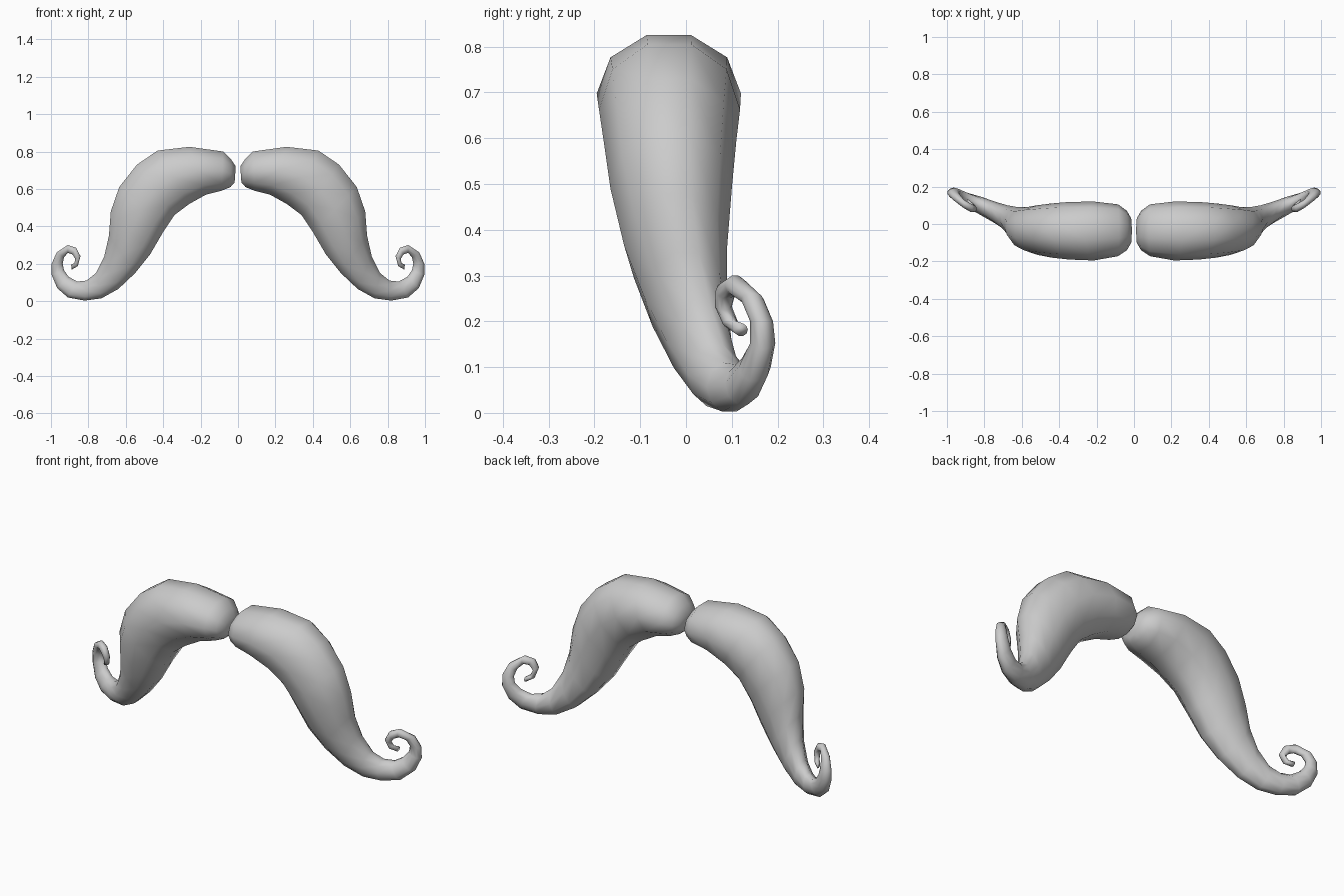
import bpy, bmesh, math
from mathutils import Vector

if "Cube" in bpy.data.objects:
    bpy.data.objects.remove(bpy.data.objects["Cube"])

# Cross-sections: outer edge x,z, inner edge x,z, front y, back y
SECTIONS = [
    (.012, .72, .018, .635, -.10, .03),
    (.035, .755, .04, .61, -.14, .07),
    (.08, .80, .09, .59, -.172, .105),
    (.26, .825, .17, .57, -.195, .12),
    (.43, .805, .26, .52, -.19, .118),
    (.54, .73, .34, .46, -.18, .11),
    (.635, .61, .40, .37, -.165, .10),
    (.68, .48, .47, .25, -.135, .09),
    (.69, .35, .55, .15, -.09, .09),
    (.715, .24, .64, .065, -.04, .10),
    (.76, .15, .73, .015, .005, .12),
    (.81, .11, .82, .003, .045, .145),
    (.86, .105, .91, .02, .085, .165),
    (.905, .13, .967, .07, .115, .185),
    (.93, .165, .996, .14, .14, .195),
    (.937, .20, .996, .20, .14, .19),
    (.93, .235, .97, .26, .12, .17),
    (.91, .258, .91, .30, .085, .13),
    (.885, .25, .865, .285, .065, .11),
    (.87, .225, .842, .24, .063, .10),
    (.875, .203, .857, .187, .08, .115),
    (.892, .195, .89, .168, .105, .135),
]
SIDES = 10

grey = bpy.data.materials.new("light grey")
grey.diffuse_color = (.6, .6, .6, 1)
grey.use_nodes = True
grey.node_tree.nodes["Principled BSDF"].inputs["Base Color"].default_value = grey.diffuse_color


def loft(name, sections):
    """Skin a tube over elliptical sections and cap both ends."""
    bm = bmesh.new()
    rings = []
    for ux, uz, lx, lz, y0, y1 in sections:
        mid = Vector(((ux + lx) / 2, (y0 + y1) / 2, (uz + lz) / 2))
        across = Vector(((ux - lx) / 2, 0, (uz - lz) / 2)) / math.cos(math.pi / SIDES)
        depth = Vector((0, (y1 - y0) / 2, 0))
        ring = []
        for i in range(SIDES):
            a = (i + .5) * math.tau / SIDES
            ring.append(bm.verts.new(mid + across * math.cos(a) + depth * math.sin(a)))
        rings.append(ring)
    for r, s in zip(rings, rings[1:]):
        for i in range(SIDES):
            j = (i + 1) % SIDES
            bm.faces.new((r[i], r[j], s[j], s[i]))
    bm.faces.new(rings[0])
    bm.faces.new(rings[-1])
    bmesh.ops.recalc_face_normals(bm, faces=bm.faces)
    for f in bm.faces:
        f.smooth = True
    mesh = bpy.data.meshes.new(name)
    bm.to_mesh(mesh)
    bm.free()
    mesh.materials.append(grey)
    ob = bpy.data.objects.new(name, mesh)
    bpy.context.collection.objects.link(ob)
    return ob


# Curled moustache half, mirrored to the other side
moustache = loft("moustache", SECTIONS)
mirror = moustache.modifiers.new("other half", 'MIRROR')
mirror.use_mirror_merge = False
